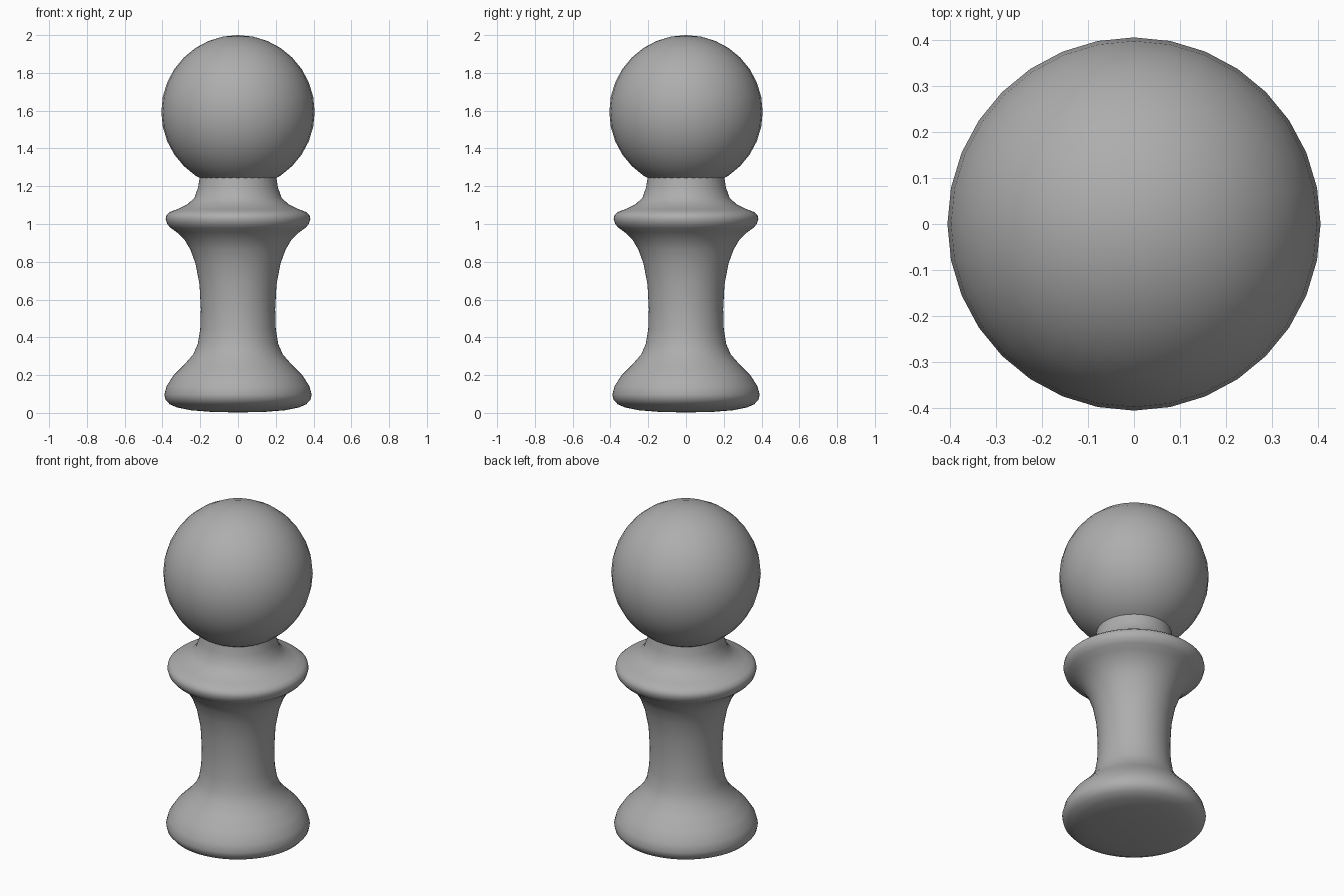
import bpy, bmesh
from math import cos, sin, tau, radians

if "Cube" in bpy.data.objects:
    bpy.data.objects.remove(bpy.data.objects["Cube"])

# Dark grey finish
grey = bpy.data.materials.new("dark_grey")
grey.diffuse_color = (.42, .42, .42, 1)
grey.use_nodes = True
grey.node_tree.nodes["Principled BSDF"].inputs["Base Color"].default_value = grey.diffuse_color


def lathe(name, profile, segments):
    """Revolve (radius, height) points around z; radius 0 makes a pole."""
    bm = bmesh.new()
    rings = []
    for r, z in profile:
        n = 1 if r == 0 else segments
        rings.append([bm.verts.new((r * cos(tau * i / segments), r * sin(tau * i / segments), z))
                      for i in range(n)])
    for a, b in zip(rings, rings[1:]):
        for i in range(segments):
            j = (i + 1) % segments
            loop = [a[i % len(a)], a[j % len(a)], b[j % len(b)], b[i % len(b)]]
            bm.faces.new(list(dict.fromkeys(loop)))
    bmesh.ops.recalc_face_normals(bm, faces=bm.faces)
    mesh = bpy.data.meshes.new(name)
    bm.to_mesh(mesh)
    bm.free()
    obj = bpy.data.objects.new(name, mesh)
    bpy.context.collection.objects.link(obj)
    return obj


def finish(obj, angle):
    obj.data.materials.append(grey)
    bpy.ops.object.select_all(action='DESELECT')
    obj.select_set(True)
    bpy.context.view_layer.objects.active = obj
    bpy.ops.object.shade_smooth_by_angle(angle=radians(angle))


# Turned body: domed underside, flared foot, waist, collar and neck
body_profile = [
    (0, .002), (.15, .006), (.25, .014), (.32, .028), (.362, .046), (.384, .07),
    (.39, .097), (.378, .142), (.34, .2), (.285, .255), (.237, .31), (.213, .365),
    (.2, .444), (.197, .55), (.204, .68), (.225, .79), (.252, .865), (.282, .915),
    (.325, .957), (.356, .979), (.375, 1.0), (.383, 1.026), (.379, 1.047), (.36, 1.064),
    (.32, 1.079), (.267, 1.104), (.23, 1.14), (.211, 1.195), (.203, 1.247), (0, 1.247),
]
finish(lathe("body", body_profile, 64), 60)

# Ball head
bpy.ops.mesh.primitive_uv_sphere_add(segments=32, ring_count=16, radius=.406, location=(0, 0, 1.594))
head = bpy.context.object
head.name = "head"
finish(head, 60)
